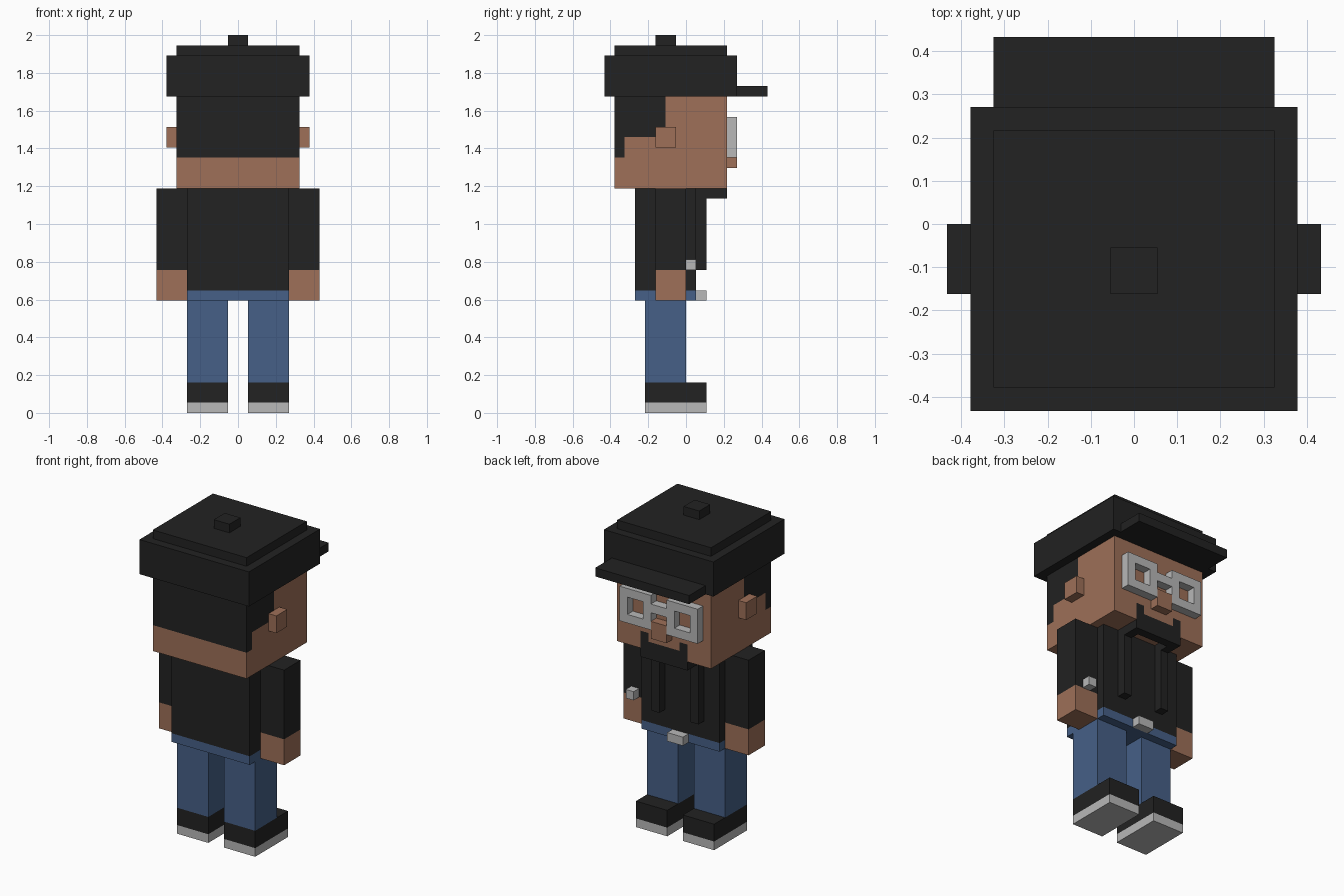
import bpy, bmesh
from mathutils import Vector

U = 2 / 37  # one block of the model's grid

cube = bpy.data.objects.get("Cube")
if cube:
    bpy.data.objects.remove(cube, do_unlink=True)


def material(name, rgb):
    m = bpy.data.materials.new(name)
    m.use_nodes = True
    m.diffuse_color = (*rgb, 1)
    m.node_tree.nodes["Principled BSDF"].inputs["Base Color"].default_value = (*rgb, 1)
    return m


BLACK = material("soft black", (0.016, 0.016, 0.016))
SKIN = material("warm skin", (0.342, 0.162, 0.098))
DENIM = material("denim blue", (0.061, 0.117, 0.242))
GREY = material("light grey", (0.479, 0.479, 0.479))


def add_box(bm, x, y, z):
    """Add a box given its (min, max) grid range on each axis."""
    verts = bmesh.ops.create_cube(bm, size=1)["verts"]
    for v in verts:
        v.co = Vector([(lo + hi) / 2 + c * (hi - lo)
                       for c, (lo, hi) in zip(v.co, (x, y, z))]) * U


def finish(name, bm, *mats):
    mesh = bpy.data.meshes.new(name)
    bm.to_mesh(mesh)
    bm.free()
    for m in mats:
        mesh.materials.append(m)
    obj = bpy.data.objects.new(name, mesh)
    bpy.context.collection.objects.link(obj)
    return obj


def part(name, mat, *boxes):
    bm = bmesh.new()
    for b in boxes:
        add_box(bm, *b)
    return finish(name, bm, mat)


def pair(name, mat, x, y, z):
    """Make the same box on both sides of the body."""
    lo, hi = x
    part("left_" + name, mat, ((lo, hi), y, z))
    part("right_" + name, mat, ((-hi, -lo), y, z))


# Legs and shoes
pair("sole", GREY, (1, 5), (-4, 2), (0, 1))
pair("shoe", BLACK, (1, 5), (-4, 2), (1, 3))
pair("leg", DENIM, (1, 5), (-4, 0), (3, 11))

# Torso with belt buckle and hood cords
part("hips", DENIM, ((-5, 5), (-5, 1), (11, 12)))
part("torso", BLACK, ((-5, 5), (-5, 1), (12, 22)))
part("belt_buckle", GREY, ((-1, 1), (1, 2), (11, 12)))
pair("hood_cord", BLACK, (2, 3), (1, 2), (14, 22))

# Arms and watch
pair("sleeve", BLACK, (5, 8), (-3, 0), (14, 22))
pair("hand", SKIN, (5, 8), (-3, 0), (11, 14))
part("watch", GREY, ((6, 7), (0, 1), (14, 15)))

# Head: sliced along the hair and beard edges, then coloured by region
bm = bmesh.new()
add_box(bm, (-6, 6), (-7, 4), (22, 31))
cuts = {0: (-3, -2, 2, 3), 1: (-6, -2), 2: (23, 24, 25, 27)}
for axis, places in cuts.items():
    normal = [int(i == axis) for i in range(3)]
    for p in places:
        bmesh.ops.bisect_plane(bm, geom=bm.verts[:] + bm.edges[:] + bm.faces[:],
                               plane_co=Vector(normal) * p * U, plane_no=normal)
for f in bm.faces:
    c = f.calc_center_median() / U
    hair = (c.y < -2 and c.z > 27) or (c.y < -6 and c.z > 25)
    beard = c.y > 3.9 and abs(c.x) < 3 and (c.z < 23 or (abs(c.x) > 2 and c.z < 24))
    f.material_index = int(hair or beard)
finish("head", bm, SKIN, BLACK)

# Facial details
pair("ear", SKIN, (6, 7), (-3, -1), (26, 28))
part("nose", SKIN, ((-1, 1), (4, 5), (24, 26)))
part("chin_beard", BLACK, ((-3, 3), (3, 4), (21, 22)),
     ((2, 3), (2, 3), (21, 22)), ((-3, -2), (2, 3), (21, 22)))

# Glasses: two square rims and a bridge
depth = (4, 5)
for side, x0 in (("left", 1), ("right", -5)):
    part(side + "_glasses_rim", GREY,
         ((x0, x0 + 4), depth, (25, 26)), ((x0, x0 + 4), depth, (28, 29)),
         ((x0, x0 + 1), depth, (26, 28)), ((x0 + 3, x0 + 4), depth, (26, 28)))
part("glasses_bridge", GREY, ((-1, 1), depth, (27, 28)))

# Cap
part("cap_band", BLACK, ((-7, 7), (-8, 5), (31, 35)))
part("cap_top", BLACK, ((-6, 6), (-7, 4), (35, 36)))
part("cap_button", BLACK, ((-1, 1), (-3, -1), (36, 37)))
part("cap_brim", BLACK, ((-6, 6), (5, 8), (31, 32)))
